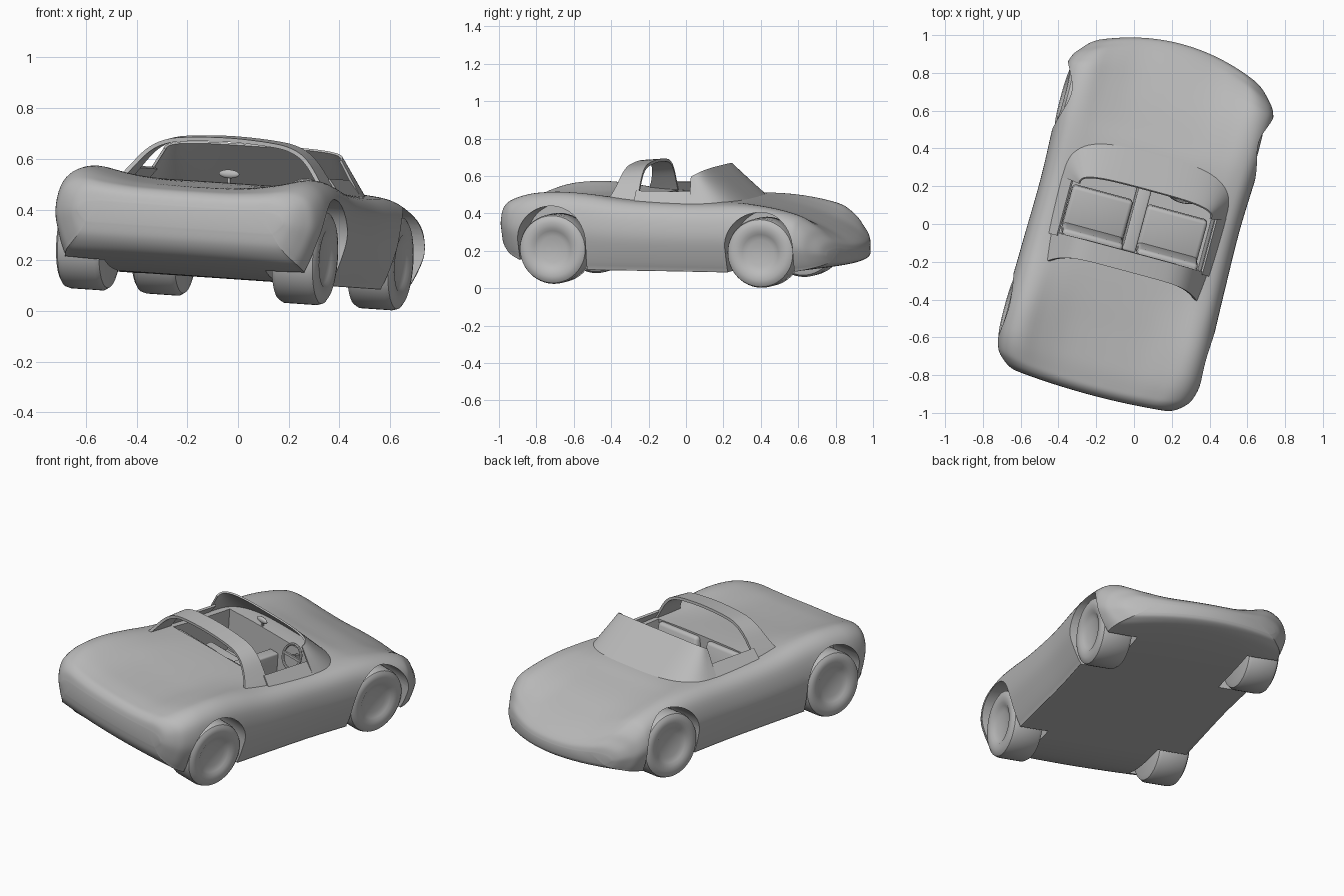
import bpy, bmesh, math
from mathutils import Matrix, Vector

if "Cube" in bpy.data.objects:
    bpy.data.objects.remove(bpy.data.objects["Cube"])

# One plain grey for the whole car
grey = bpy.data.materials.new("plain grey")
grey.use_nodes = True
grey.diffuse_color = (0.5, 0.5, 0.5, 1)
grey.node_tree.nodes["Principled BSDF"].inputs["Base Color"].default_value = (0.5, 0.5, 0.5, 1)

# The car is parked askew and leans slightly; parts are built with the nose on local +y
POSE = (Matrix.Translation((-0.014, 0, 0.045)) @ Matrix.Rotation(math.radians(-15), 4, 'Z')
        @ Matrix.Rotation(-0.018, 4, 'X') @ Matrix.Rotation(0.066, 4, 'Y'))
parts = []


def finish(name, bm):
    bmesh.ops.remove_doubles(bm, verts=bm.verts, dist=1e-5)
    bmesh.ops.recalc_face_normals(bm, faces=bm.faces)
    mesh = bpy.data.meshes.new(name)
    bm.to_mesh(mesh)
    bm.free()
    mesh.materials.append(grey)
    ob = bpy.data.objects.new(name, mesh)
    bpy.context.collection.objects.link(ob)
    parts.append(ob)
    return ob


def grid(name, rows, ring=False, caps=False):
    """Skin a list of point rows; rings may be zipped shut at both ends."""
    bm = bmesh.new()
    vs = [[bm.verts.new(p) for p in row] for row in rows]
    n = len(rows[0])
    for a, b in zip(vs, vs[1:]):
        for i in range(n if ring else n - 1):
            j = (i + 1) % n
            bm.faces.new((a[i], a[j], b[j], b[i]))
    if caps:
        h = n // 2
        for row in (vs[0], vs[-1]):
            for i in range(h // 2):
                for sign in (1, -1):
                    quad = [row[sign * k] for k in (i, i + 1, h - i - 1, h - i)]
                    bm.faces.new(list(dict.fromkeys(quad)))
    return finish(name, bm)


def box(name, lo, hi, tilt=0, bevel=0):
    lo, hi = Vector(lo), Vector(hi)
    bm = bmesh.new()
    bmesh.ops.create_cube(bm, size=1)
    bmesh.ops.scale(bm, vec=hi - lo, verts=bm.verts)
    if bevel:
        bmesh.ops.bevel(bm, geom=bm.edges[:], offset=bevel, segments=3, profile=0.5, affect='EDGES')
    bmesh.ops.rotate(bm, verts=bm.verts, matrix=Matrix.Rotation(tilt, 3, 'X'))
    bmesh.ops.translate(bm, vec=(lo + hi) / 2, verts=bm.verts)
    return finish(name, bm)


def lathe(name, profile, centre, flip=1, steps=48):
    """Turn (offset, radius) points about the sideways axis."""
    rows = []
    for off, rad in profile:
        rows.append([(centre[0] + flip * off, centre[1] + rad * math.cos(t), centre[2] + rad * math.sin(t))
                     for t in (math.tau * k / steps for k in range(steps))])
    return grid(name, rows, ring=True)


def spline(points, steps):
    """Smooth curve through points of any dimension."""
    out = []
    for k in range(len(points) - 1):
        p0, p1 = points[max(k - 1, 0)], points[k]
        p2, p3 = points[k + 1], points[min(k + 2, len(points) - 1)]
        for i in range(steps):
            t = i / steps
            out.append([b + 0.5 * t * (c - a + t * (2 * a - 5 * b + 4 * c - d + t * (3 * (b - c) + d - a)))
                        for a, b, c, d in zip(p0, p1, p2, p3)])
    return out + [list(points[-1])]


def modify(ob, kind, **settings):
    bpy.context.view_layer.objects.active = ob
    mod = ob.modifiers.new(kind.lower(), kind)
    for key, value in settings.items():
        setattr(mod, key, value)
    bpy.ops.object.modifier_apply(modifier=mod.name)


# Body stations: position, half width, floor, fender top, centre top, bow
stations = [
    (-.935, .42, .27, .35, .35, -.025), (-.925, .455, .22, .395, .385, -.025),
    (-.9, .495, .18, .425, .41, -.025), (-.86, .527, .15, .445, .42, -.02),
    (-.79, .548, .12, .468, .43, -.015), (-.7, .557, .097, .483, .435, -.005),
    (-.57, .56, .083, .49, .441, 0), (-.42, .555, .08, .48, .45, 0),
    (-.2, .55, .08, .453, .458, 0), (.1, .545, .08, .442, .455, 0),
    (.35, .553, .08, .445, .452, 0), (.5, .56, .08, .437, .42, 0),
    (.65, .563, .083, .415, .38, .012), (.78, .565, .09, .387, .33, .04),
    (.86, .56, .097, .357, .295, .07), (.92, .543, .105, .32, .262, .09),
    (.955, .513, .115, .28, .238, .1), (.977, .472, .128, .243, .215, .1),
    (.986, .43, .145, .205, .19, .1)]


def section(s, w, b, f, c, bow):
    up = lambda t: b + t * (f - b)
    half = [(0, b), (.45 * w, b), (.86 * w, b), (.9 * w, up(.02)), (.96 * w, up(.25)), (w, up(.52)),
            (.975 * w, up(.8)), (.9 * w, up(.95)), (.78 * w, f), (.6 * w, c + .55 * (f - c)),
            (.35 * w, c + .1 * (f - c)), (0, c)]
    half = spline(half, 4)
    pts = half + [(-x, z) for x, z in half[-2:0:-1]]
    return [(x, s - bow * (x / .45) ** 2, z) for x, z in pts]


body = grid("body", [section(*st) for st in spline(stations, 5)], ring=True, caps=True)

# Wheel arches and cockpit are cut from the body
AXLES = {"rear": (-.6, .23), "front": (.55, .215)}
cutters = [box("cockpit_cutter", (-.39, -.15, .2), (.39, .25, .9))]
for end, (y, z) in AXLES.items():
    outline = [(y + .19 * math.cos(t), z + .19 * math.sin(t)) for t in (math.pi * k / 25 for k in range(26))]
    outline += [(y - .18, -.1), (y + .18, -.1)]
    for side in (1, -1):
        cutters.append(grid(end + "_arch_cutter", [[(side * x, *p) for p in outline] for x in (.33, .8)],
                            ring=True, caps=True))
for cutter in cutters:
    modify(body, 'BOOLEAN', object=cutter, operation='DIFFERENCE', solver='EXACT')
    parts.remove(cutter)
    bpy.data.objects.remove(cutter)

# Wheels with dished faces, and axle stubs
tyre = [(-.095, 0), (-.095, .15), (-.088, .175), (-.07, .186), (.06, .186), (.08, .18), (.09, .165),
        (.093, .145), (.09, .115), (.08, .1), (.07, .07), (.066, 0)]
for end, (y, z) in AXLES.items():
    for side, label in ((1, "right"), (-1, "left")):
        lathe(f"{end}_{label}_wheel", tyre, (side * .442 - .005, y, .186), side)
        lathe(f"{end}_{label}_axle", [(0, 0), (0, .018), (.1, .018)], (side * .28, y, .15), side, 12)


def bend(a, power):
    return math.copysign(abs(a) ** power, a)


# Wraparound windscreen
screen = []
for a in (math.pi * (k / 40 - .5) for k in range(41)):
    x, y = bend(math.sin(a), .6), bend(max(math.cos(a), 0), .6)
    low = Vector((.45 * x, .14 + .26 * y, .425))
    top = Vector((.36 * x, .125 + .06 * y, .575 + .037 * y))
    screen.append([low.lerp(top, k / 4) for k in range(5)])
windscreen = grid("windscreen", screen)
modify(windscreen, 'SOLIDIFY', thickness=.01, offset=0)

# Roll hoop, leaning in at the top and flaring backwards at its feet
leg = [(.435, .425), (.39, .49), (.325, .57), (.26, .61), (.17, .627), (0, .635)]
arch = []
for x, z in spline(leg + [(-x, z) for x, z in leg[-2::-1]], 5):
    back = -.26 - .08 * abs(x / .435) ** 6
    arch.append([(x, -.155 + (back + .155) * k / 3, z - .003 * k) for k in range(4)])
hoop = grid("roll_hoop", arch)
modify(hoop, 'SOLIDIFY', thickness=.016, offset=0)

# Sloping cockpit walls joining hoop and windscreen, and the seats
for side, label in ((1, "right"), (-1, "left")):
    wall = grid(label + "_cockpit_wall", [[(side * .452, y, .425), (side * .395, y, .497)]
                                          for y in (-.17, 0, .15)])
    modify(wall, 'SOLIDIFY', thickness=.012, offset=0)
    x = side * .205
    box(label + "_seat_cushion", (x - .165, -.12, .2), (x + .165, .12, .29), math.radians(8), .02)
    box(label + "_seat_back", (x - .165, -.155, .22), (x + .165, -.1, .45), math.radians(12), .02)
box("centre_tunnel", (-.035, -.15, .195), (.035, .25, .36), 0, .01)

# Steering wheel on its column, tucked under the windscreen
tip = Matrix.Translation((.2, .2, .425)) @ Matrix.Rotation(math.radians(-20), 4, 'X')
rim = []
for t in (math.tau * i / 32 for i in range(33)):
    tube = [(.068 + .008 * math.cos(u), .008 * math.sin(u)) for u in (math.tau * j / 8 for j in range(8))]
    rim.append([tip @ Vector((r * math.cos(t), d, r * math.sin(t))) for r, d in tube])
grid("steering_wheel", rim, ring=True)
box("steering_spoke", (.132, .195, .417), (.268, .205, .433))
box("steering_column", (.19, .2, .405), (.21, .28, .425), math.radians(-15))

# Rear view mirror
bm = bmesh.new()
bmesh.ops.create_uvsphere(bm, u_segments=24, v_segments=12, radius=1)
bmesh.ops.scale(bm, vec=(.042, .012, .017), verts=bm.verts)
bmesh.ops.translate(bm, vec=(-.125, .255, .493), verts=bm.verts)
finish("mirror", bm)
box("mirror_stem", (-.13, .255, .44), (-.12, .265, .493))

# Shade smoothly and set the pose
for ob in parts:
    bpy.ops.object.select_all(action='DESELECT')
    ob.select_set(True)
    bpy.context.view_layer.objects.active = ob
    bpy.ops.object.shade_smooth_by_angle(angle=math.radians(35))
    ob.matrix_world = POSE
